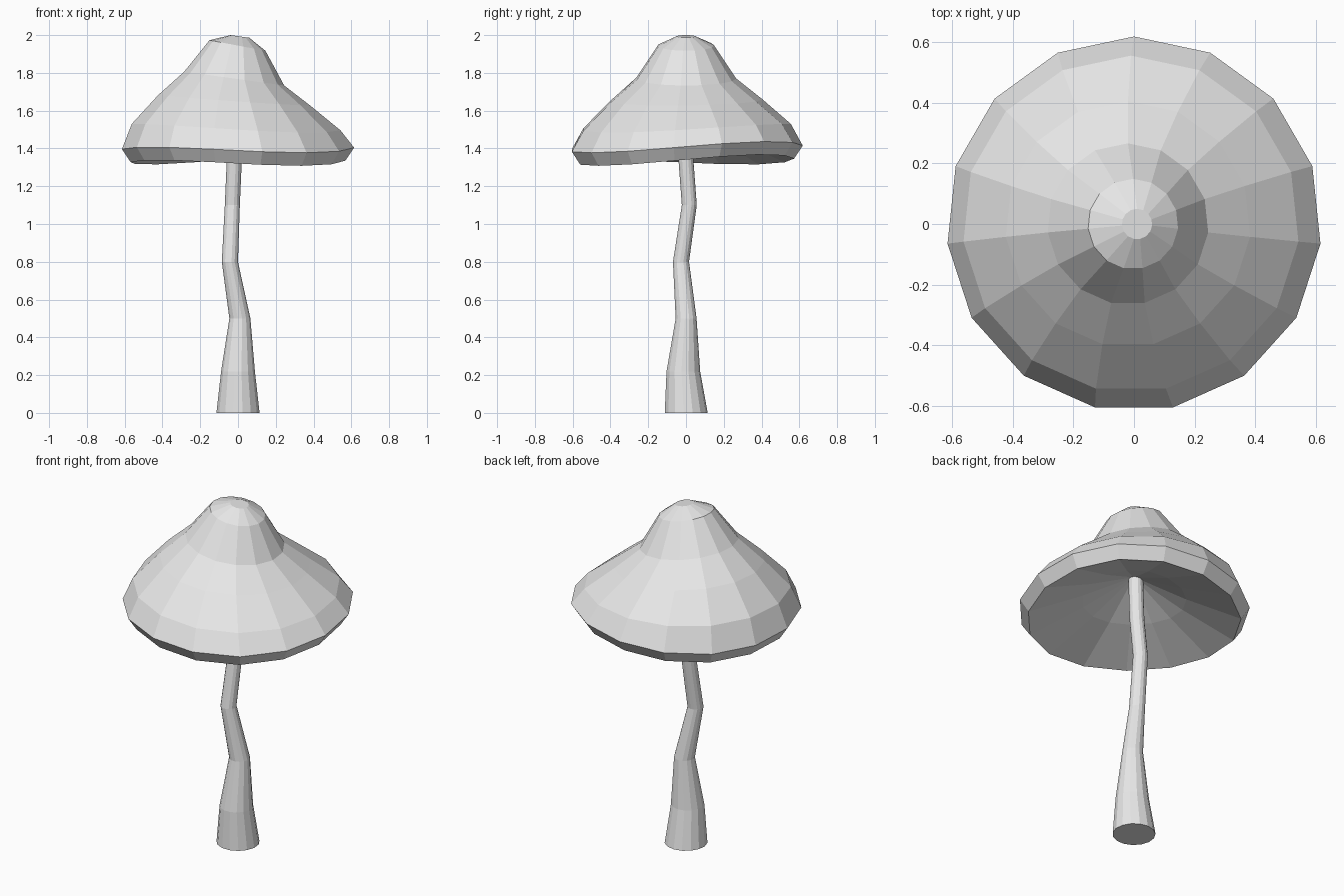
import bpy, bmesh
from math import sin, cos, radians

cube = bpy.data.objects.get("Cube")
if cube:
    bpy.data.objects.remove(cube, do_unlink=True)

SIDES = 15
grey = bpy.data.materials.new("pale grey")
grey.use_nodes = True
colour = (0.8, 0.8, 0.8, 1)
grey.diffuse_color = colour
grey.node_tree.nodes["Principled BSDF"].inputs["Base Color"].default_value = colour


def ring(x, y, z, r, tilt_x=0, tilt_y=0, wave=0):
    """One loop of points, tilted and waved in height."""
    points = []
    for i in range(SIDES):
        a = radians(90 - 360 * i / SIDES)
        height = z + tilt_x * cos(a) + tilt_y * sin(a) + wave * sin(2 * a)
        points.append((x + r * cos(a), y + r * sin(a), height))
    return points


def loft(name, rings):
    """Skin neighbouring rings with quads and close both ends."""
    bm = bmesh.new()
    loops = [[bm.verts.new(p) for p in pts] for pts in rings]
    for low, high in zip(loops, loops[1:]):
        for i in range(SIDES):
            j = (i + 1) % SIDES
            bm.faces.new((low[i], low[j], high[j], high[i]))
    bm.faces.new(loops[0])
    bm.faces.new(loops[-1])
    bmesh.ops.recalc_face_normals(bm, faces=bm.faces)
    mesh = bpy.data.meshes.new(name)
    bm.to_mesh(mesh)
    bm.free()
    mesh.materials.append(grey)
    obj = bpy.data.objects.new(name, mesh)
    bpy.context.collection.objects.link(obj)
    return obj


# Crooked stem, tapering upward into the cap
loft("stem", [
    ring(0, 0, 0, 0.115),
    ring(0, -0.015, 0.22, 0.09),
    ring(0.01, 0, 0.5, 0.056),
    ring(-0.043, -0.027, 0.8, 0.043),
    ring(-0.03, 0.017, 1.1, 0.04),
    ring(-0.02, 0, 1.33, 0.04),
    ring(-0.01, 0, 1.62, 0.04),
])

# Bell-shaped cap: hollow underside, wavy rim, then leaning crown
loft("cap", [
    ring(0, 0, 1.57, 0.03),
    ring(0, 0, 1.45, 0.28, 0.004, 0.006, 0.01),
    ring(0, 0, 1.333, 0.572, 0.008, 0.013, 0.02),
    ring(0, 0, 1.402, 0.618, 0.008, 0.013, 0.02),
    ring(-0.01, 0, 1.515, 0.555, -0.015, 0.015, 0.01),
    ring(-0.02, 0, 1.655, 0.405, -0.028, 0.005),
    ring(-0.02, 0, 1.77, 0.266, -0.037),
    ring(-0.003, 0, 1.945, 0.149, -0.028),
    ring(0.01, 0, 1.993, 0.05, -0.007),
])
